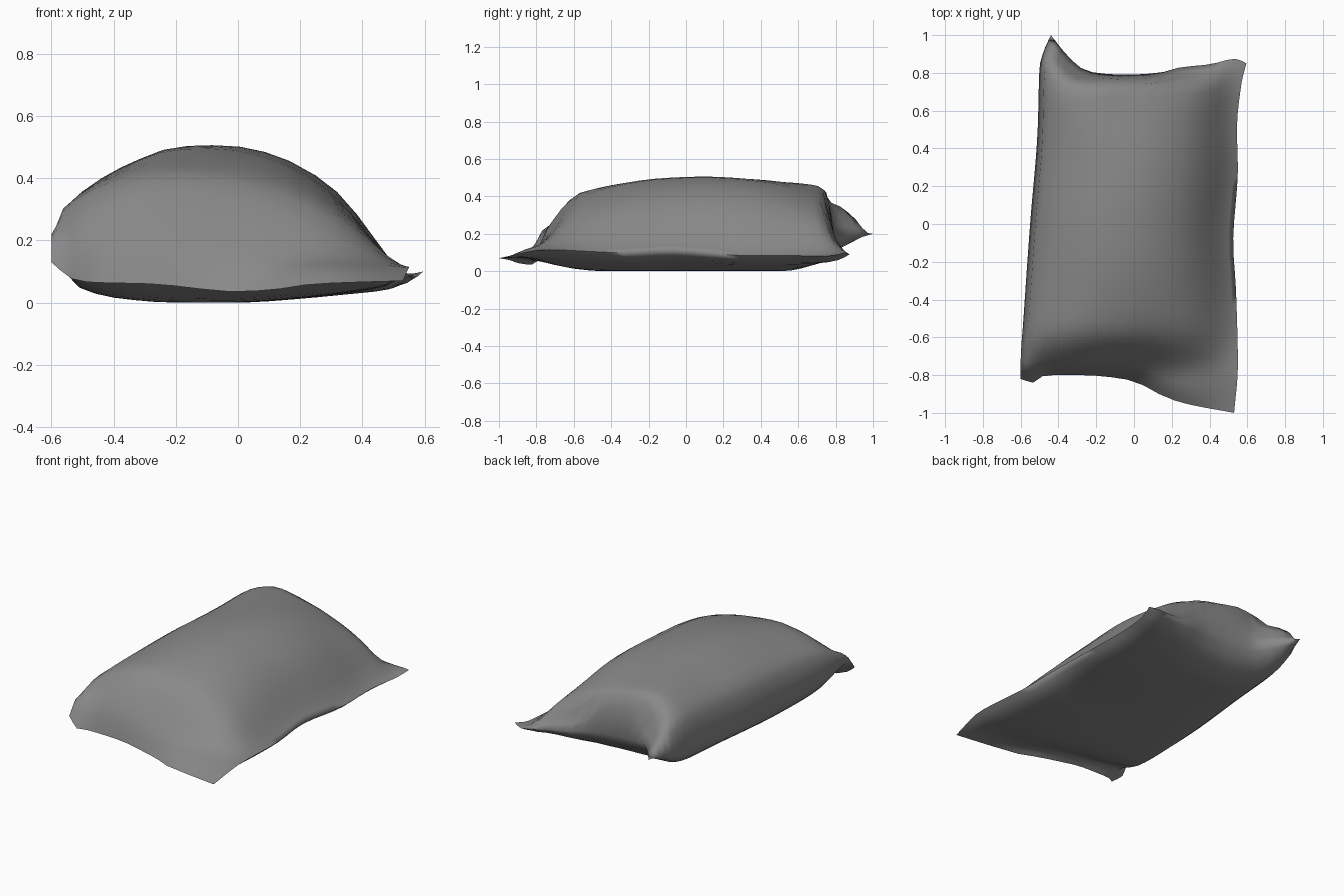
import bpy, bmesh, math

if "Cube" in bpy.data.objects:
    bpy.data.objects.remove(bpy.data.objects["Cube"])

NU, NV = 18, 28

def curve(pts, t):
    """Smooth (monotone-tangent) interpolation through (t, value) points."""
    n = len(pts)
    d = [(pts[i+1][1] - pts[i][1]) / (pts[i+1][0] - pts[i][0]) for i in range(n - 1)]
    m = [d[0]] + [0 if d[i-1] * d[i] <= 0 else 2 * d[i-1] * d[i] / (d[i-1] + d[i])
                  for i in range(1, n - 1)] + [d[-1]]
    for i in range(n - 1):
        a, b = pts[i], pts[i+1]
        if t <= b[0] or i == n - 2:
            h = b[0] - a[0]
            s = min(max((t - a[0]) / h, 0), 1)
            return ((2*s**3 - 3*s*s + 1) * a[1] + (s**3 - 2*s*s + s) * h * m[i]
                    + (3*s*s - 2*s**3) * b[1] + (s**3 - s*s) * h * m[i+1])

# seam edges as (x, y, z) points
front = [(-.6, -.82, .13), (-.53, -.84, .075), (-.47, -.80, .065), (-.28, -.80, .06),
         (0, -.83, .035), (.1, -.885, .04), (.25, -.945, .06), (.53, -1, .07)]
back = [(-.44, 1, .2), (-.36, .9, .2), (-.28, .825, .19), (-.2, .80, .18), (-.05, .79, .17),
        (.13, .80, .15), (.25, .83, .13), (.4, .845, .11), (.54, .875, .09), (.595, .85, .1)]
left = [(-.6, -.82, .13), (-.6, -.74, .22), (-.585, -.5, .17), (-.55, 0, .13), (-.51, .5, .14),
        (-.50, .83, .18), (-.48, .91, .21), (-.44, 1, .2)]
right = [(.53, -1, .07), (.55, -.75, .115), (.54, -.35, .1), (.525, -.1, .115), (.55, .3, .085),
         (.545, .5, .085), (.57, .75, .08), (.595, .85, .1)]

def edge(pts, axis, t):
    a, b = pts[0][axis], pts[-1][axis]
    other = 1 - axis
    def get(k):
        return curve([((p[axis] - a) / (b - a), p[k]) for p in pts], t)
    return get(other), get(2)

# fullness profiles across the width and along the length
TOP_U = [(0, 0), (.03, .56), (.08, .7), (.16, .83), (.33, .99), (.42, 1), (.5, .99),
         (.64, .89), (.79, .64), (.89, .33), (.95, .13), (1, 0)]
TOP_V = [(0, 0), (.025, .14), (.06, .33), (.11, .62), (.155, .79), (.28, .91), (.43, .98),
         (.57, 1), (.76, .97), (.88, .92), (.95, .85), (.98, .7), (1, 0)]
LOW_U = [(0, 0), (.04, .5), (.18, .88), (.33, 1), (.5, 1), (.63, .9), (.8, .7), (.95, .4), (1, 0)]
LOW_V = [(0, 0), (.05, .4), (.16, .9), (.25, 1), (.82, 1), (.93, .75), (.97, .5), (1, 0)]
# the ends lean to the left: extra filling there, less on the right
LEAN = [(0, .1), (.16, .15), (.42, -.14), (.68, -.28), (1, -.3)]

def spread(i, n):
    s = i / n
    return .35 * s + .65 * (.5 - .5 * math.cos(math.pi * s))

def point(i, j, upper):
    u, v = spread(i, NU), spread(j, NV)
    (fy, fz), (by, bz) = edge(front, 0, u), edge(back, 0, u)
    (lx, lz), (rx, rz) = edge(left, 1, v), edge(right, 1, v)
    x, y = lx + (rx - lx) * u, fy + (by - fy) * v
    corners = ((1-u) * (1-v) * front[0][2] + u * (1-v) * front[-1][2]
               + (1-u) * v * back[0][2] + u * v * back[-1][2])
    seam = (1-u) * lz + u * rz + (1-v) * fz + v * bz - corners
    # filling ends at a straight line, so the corner ears stay thin
    w = max(v * .3, min(1 - (1 - v) * .3, (y + .82) / 1.61))
    w = max(1 - (1 - v) * 4, min(w, v * 4))
    if upper:
        f = curve(TOP_U, u) * curve(TOP_V, w)
        f *= 1 + curve(LEAN, u) * abs(2 * w - 1) ** 3
        return x, y, seam + (.506 - seam) * f
    return x, y, max(0, seam * (1 - curve(LOW_U, u) * curve(LOW_V, v)))

# cushion: upper and lower cloth panels joined at the seam
bm = bmesh.new()
top = [[bm.verts.new(point(i, j, True)) for j in range(NV + 1)] for i in range(NU + 1)]
low = [[top[i][j] if i in (0, NU) or j in (0, NV) else bm.verts.new(point(i, j, False))
        for j in range(NV + 1)] for i in range(NU + 1)]
for i in range(NU):
    for j in range(NV):
        for g, flip in ((top, False), (low, True)):
            q = [g[i][j], g[i+1][j], g[i+1][j+1], g[i][j+1]]
            bm.faces.new(q[::-1] if flip else q)
me = bpy.data.meshes.new("cushion")
bm.to_mesh(me)
bm.free()
ob = bpy.data.objects.new("cushion", me)
bpy.context.collection.objects.link(ob)

# dark grey cloth
cloth = bpy.data.materials.new("dark_grey_cloth")
cloth.diffuse_color = (.25, .25, .25, 1)
cloth.use_nodes = True
cloth.node_tree.nodes["Principled BSDF"].inputs["Base Color"].default_value = cloth.diffuse_color
me.materials.append(cloth)
bpy.context.view_layer.objects.active = ob
ob.select_set(True)
bpy.ops.object.shade_smooth_by_angle(angle=math.radians(100))
